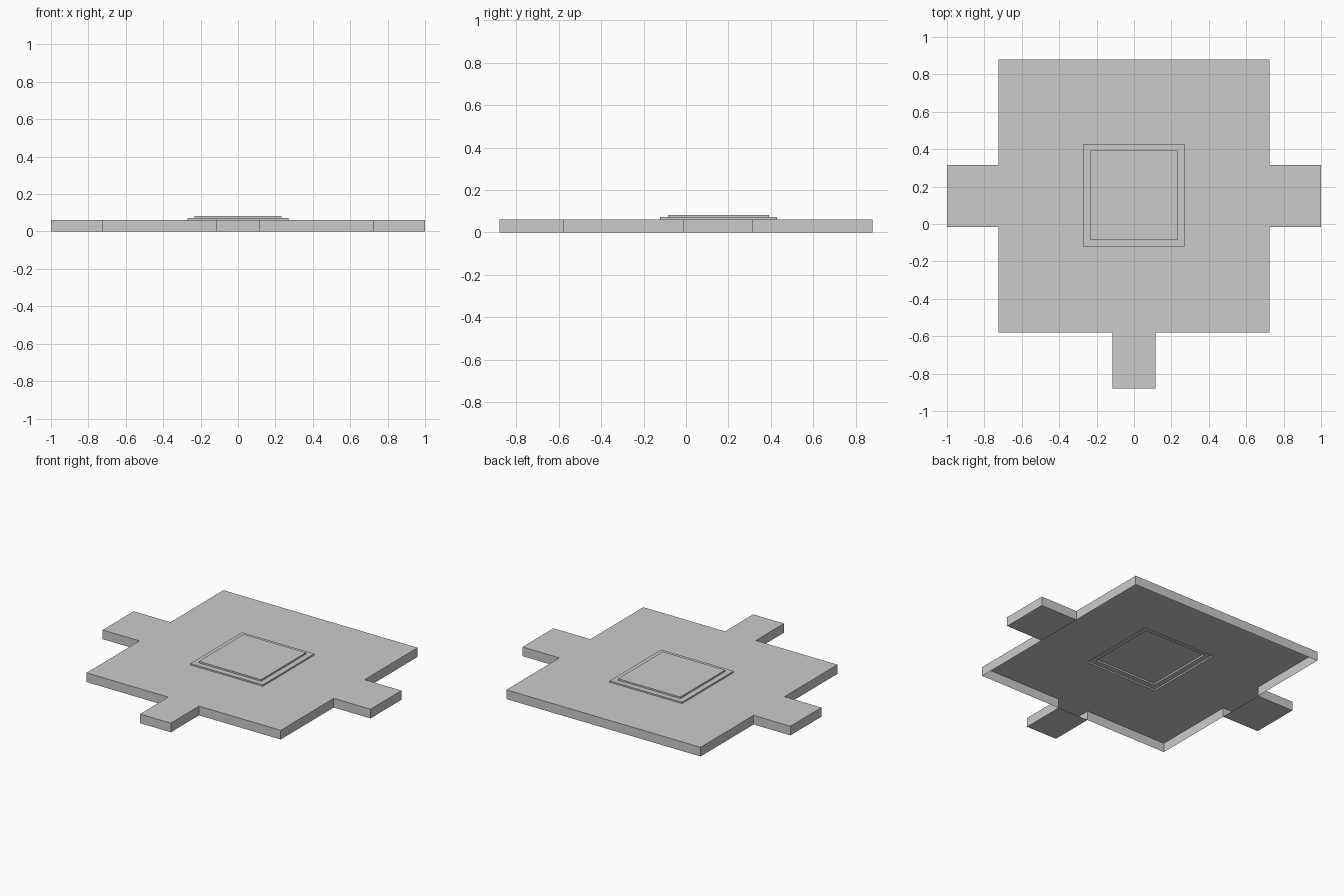
import bpy, bmesh
from mathutils import Vector

if "Cube" in bpy.data.objects:
    bpy.data.objects.remove(bpy.data.objects["Cube"])

H = 0.062                                  # plate height
BX, BY0, BY1 = 0.725, -0.58, 0.88          # main plate extents
AY0, AY1 = -0.015, 0.315                   # side arm extents in y
FX = 0.115                                 # front arm half width


def finish(name, bm):
    mesh = bpy.data.meshes.new(name)
    bm.to_mesh(mesh)
    bm.free()
    obj = bpy.data.objects.new(name, mesh)
    bpy.context.collection.objects.link(obj)
    return obj


def quad(bm, *pts):
    return bm.faces.new([bm.verts.new(p) for p in pts])


def wall(bm, a, b):
    # vertical wall with the outside on the right of a -> b
    quad(bm, (*a, 0), (*b, 0), (*b, H), (*a, H))


def step(bm, outer, inner, z):
    # flat ring between two rectangles (x, y0, y1)
    def ring(r):
        x, y0, y1 = r
        return [(-x, y0, z), (x, y0, z), (x, y1, z), (-x, y1, z)]
    o, i = ring(outer), ring(inner)
    for k in range(4):
        n = (k + 1) % 4
        quad(bm, o[k], o[n], i[n], i[k])


def riser(bm, r, z0, z1):
    x, y0, y1 = r
    c = [(-x, y0), (x, y0), (x, y1), (-x, y1)]
    for k in range(4):
        a, b = c[k], c[(k + 1) % 4]
        quad(bm, (*a, z0), (*b, z0), (*b, z1), (*a, z1))


# main plate: hollow underneath, walls left open where the arms join
PAD1 = (0.27, -0.122, 0.428)
PAD2 = (0.232, -0.085, 0.392)
bm = bmesh.new()
step(bm, (BX, BY0, BY1), PAD1, H)
for a, b in [((-BX, BY0), (-FX, BY0)), ((FX, BY0), (BX, BY0)),
             ((BX, BY0), (BX, AY0)), ((BX, AY1), (BX, BY1)),
             ((BX, BY1), (-BX, BY1)),
             ((-BX, BY1), (-BX, AY1)), ((-BX, AY0), (-BX, BY0))]:
    wall(bm, a, b)
bmesh.ops.remove_doubles(bm, verts=bm.verts, dist=1e-5)
finish("base_plate", bm)

# raised centre pad in two thin steps, hollow underneath
bm = bmesh.new()
riser(bm, PAD1, H, 0.072)
step(bm, PAD1, PAD2, 0.072)
riser(bm, PAD2, 0.072, 0.083)
x, y0, y1 = PAD2
quad(bm, (-x, y0, 0.083), (x, y0, 0.083), (x, y1, 0.083), (-x, y1, 0.083))
bmesh.ops.remove_doubles(bm, verts=bm.verts, dist=1e-5)
finish("centre_pad", bm)


# arms: boxes without the face that meets the plate
def arm(name, x0, x1, y0, y1, inward):
    bm = bmesh.new()
    bmesh.ops.create_cube(bm, size=1)
    bm.normal_update()
    bmesh.ops.delete(bm, geom=[f for f in bm.faces if f.normal.dot(Vector(inward)) > 0.9],
                     context='FACES_ONLY')
    bmesh.ops.scale(bm, vec=(x1 - x0, y1 - y0, H), verts=bm.verts)
    bmesh.ops.translate(bm, vec=((x0 + x1) / 2, (y0 + y1) / 2, H / 2), verts=bm.verts)
    finish(name, bm)


arm("left_arm", -1, -BX, AY0, AY1, (1, 0, 0))
arm("right_arm", BX, 1, AY0, AY1, (-1, 0, 0))
arm("front_arm", -FX, FX, -0.88, BY0, (0, 1, 0))
